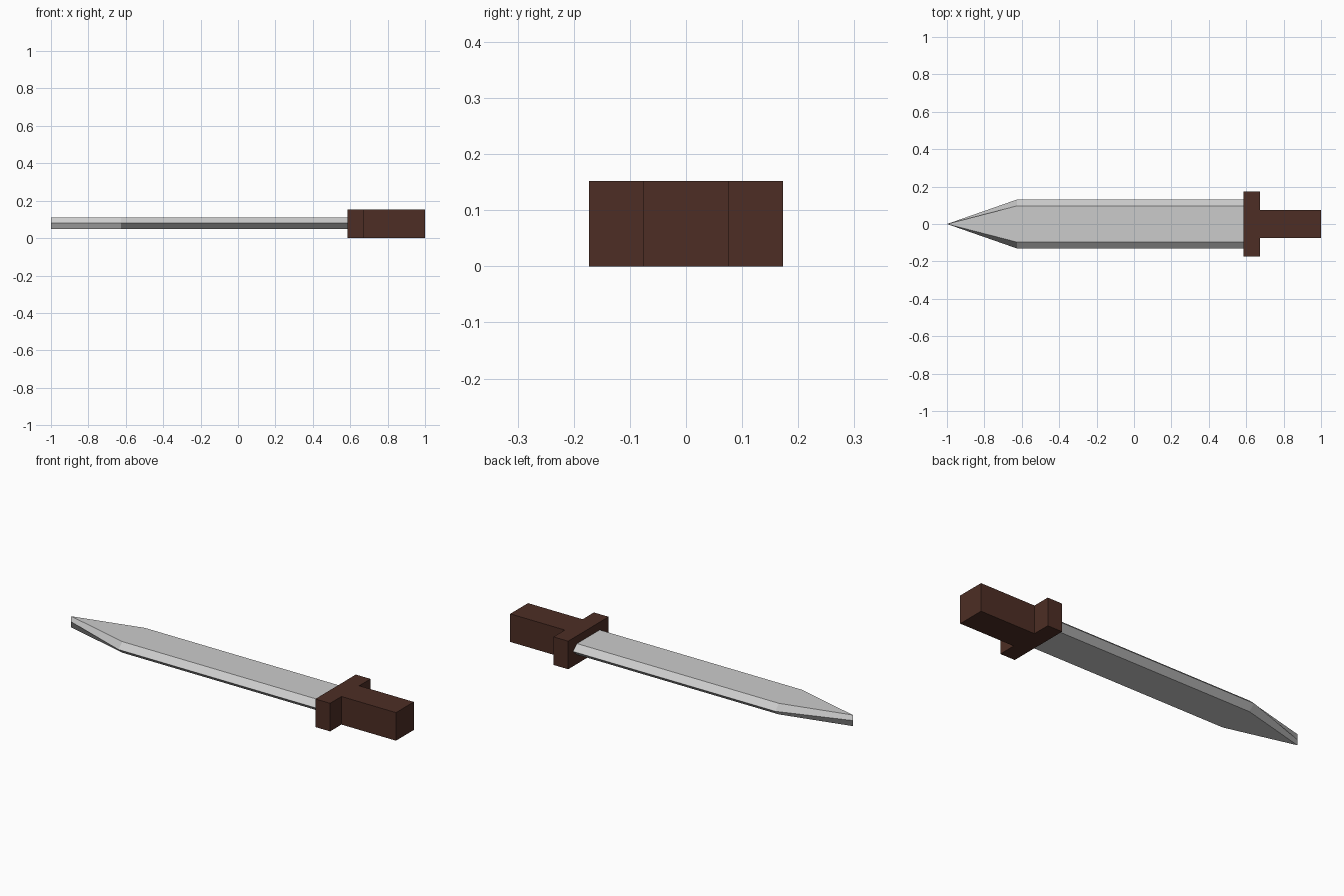
import bpy
import bmesh

cube = bpy.data.objects.get("Cube")
if cube:
    bpy.data.objects.remove(cube, do_unlink=True)


def material(name, rgb):
    mat = bpy.data.materials.new(name)
    mat.use_nodes = True
    color = (*rgb, 1)
    mat.diffuse_color = color
    mat.node_tree.nodes["Principled BSDF"].inputs["Base Color"].default_value = color
    return mat


def finish(bm, name, mat):
    bmesh.ops.recalc_face_normals(bm, faces=bm.faces)
    mesh = bpy.data.meshes.new(name)
    bm.to_mesh(mesh)
    bm.free()
    mesh.materials.append(mat)
    obj = bpy.data.objects.new(name, mesh)
    bpy.context.collection.objects.link(obj)


def box(name, x0, x1, half_width, height, mat):
    bm = bmesh.new()
    bmesh.ops.create_cube(bm, size=1)
    bmesh.ops.scale(bm, vec=(x1 - x0, 2 * half_width, height), verts=bm.verts)
    bmesh.ops.translate(bm, vec=((x0 + x1) / 2, 0, height / 2), verts=bm.verts)
    finish(bm, name, mat)


steel = material("steel grey", (0.6, 0.6, 0.6))
wood = material("dark brown", (0.075, 0.027, 0.018))

# Handle and crossguard
box("handle", 0.673, 1.0, 0.076, 0.152, wood)
box("guard", 0.585, 0.673, 0.173, 0.152, wood)

# Blade: bevelled six-sided section, narrowing to an upright edge at the tip
low, mid, high = 0.05, 0.08, 0.11
flat, edge = 0.097, 0.131
section = [(-flat, low), (-edge, mid), (-flat, high),
           (flat, high), (edge, mid), (flat, low)]
bm = bmesh.new()
base, shoulder, tip = [
    [bm.verts.new((x, y * width, z)) for y, z in section]
    for x, width in ((0.585, 1), (-0.625, 1), (-1.0, 0))]
for ring, following in ((base, shoulder), (shoulder, tip)):
    for i in range(6):
        j = (i + 1) % 6
        bm.faces.new((ring[i], ring[j], following[j], following[i]))
bm.faces.new(base)
bmesh.ops.remove_doubles(bm, verts=bm.verts, dist=0.0001)
finish(bm, "blade", steel)
